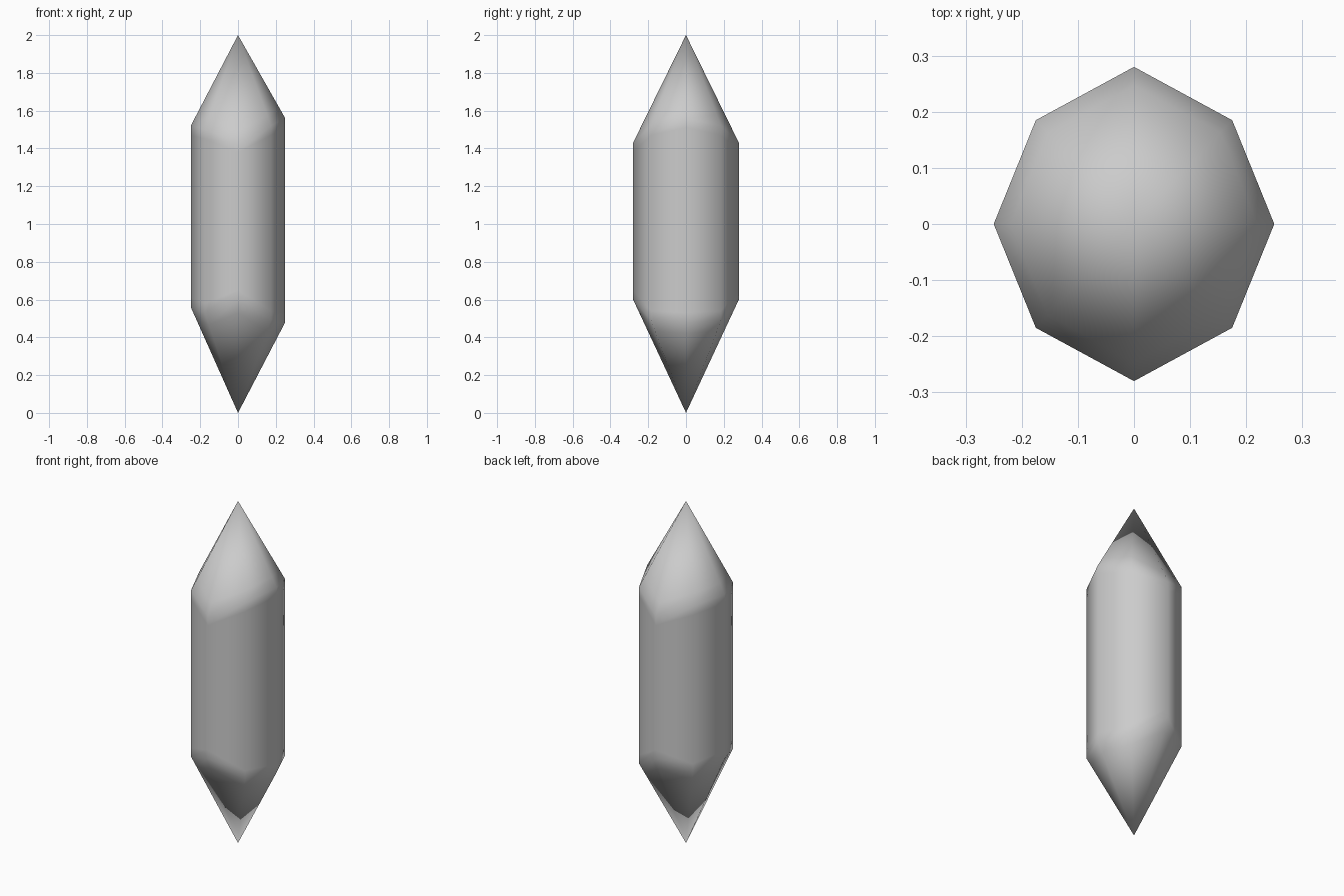
import bpy, bmesh

if "Cube" in bpy.data.objects:
    bpy.data.objects.remove(bpy.data.objects["Cube"])

# Crystal outline: x, y, lower rim height, upper rim height
OUTLINE = [
    (0.25, 0.0, 0.48, 1.56),
    (0.175, 0.185, 0.49, 1.52),
    (0.0, 0.28, 0.60, 1.43),
    (-0.175, 0.185, 0.53, 1.50),
    (-0.25, 0.0, 0.56, 1.52),
    (-0.175, -0.185, 0.53, 1.50),
    (0.0, -0.28, 0.60, 1.43),
    (0.175, -0.185, 0.49, 1.52),
]
bm = bmesh.new()


def ring(level):
    return [bm.verts.new(level(*p)) for p in OUTLINE]


def toward(tip_z, rim, t):
    """Ring part way from a rim to its tip."""
    return ring(lambda x, y, lo, hi: (
        x * (1 - t), y * (1 - t),
        (lo if rim == 0 else hi) * (1 - t) + tip_z * t))


# Rings from lower point to upper point, with tight support loops at the rims
rings = [
    toward(0, 0, 0.12),
    ring(lambda x, y, lo, hi: (x, y, lo)),
    ring(lambda x, y, lo, hi: (x, y, lo + 0.05)),
    ring(lambda x, y, lo, hi: (x, y, hi - 0.05)),
    ring(lambda x, y, lo, hi: (x, y, hi)),
    toward(2, 1, 0.12),
]
for a, b in zip(rings, rings[1:]):
    for i in range(8):
        j = (i + 1) % 8
        bm.faces.new((a[i], a[j], b[j], b[i]))

# Pointed ends
bottom = bm.verts.new((0, 0, 0))
top = bm.verts.new((0, 0, 2))
for i in range(8):
    j = (i + 1) % 8
    bm.faces.new((bottom, rings[0][j], rings[0][i]))
    bm.faces.new((rings[-1][i], rings[-1][j], top))

bmesh.ops.recalc_face_normals(bm, faces=bm.faces)
for f in bm.faces:
    f.smooth = True
mesh = bpy.data.meshes.new("crystal")
bm.to_mesh(mesh)
bm.free()
bpy.context.collection.objects.link(bpy.data.objects.new("crystal", mesh))
